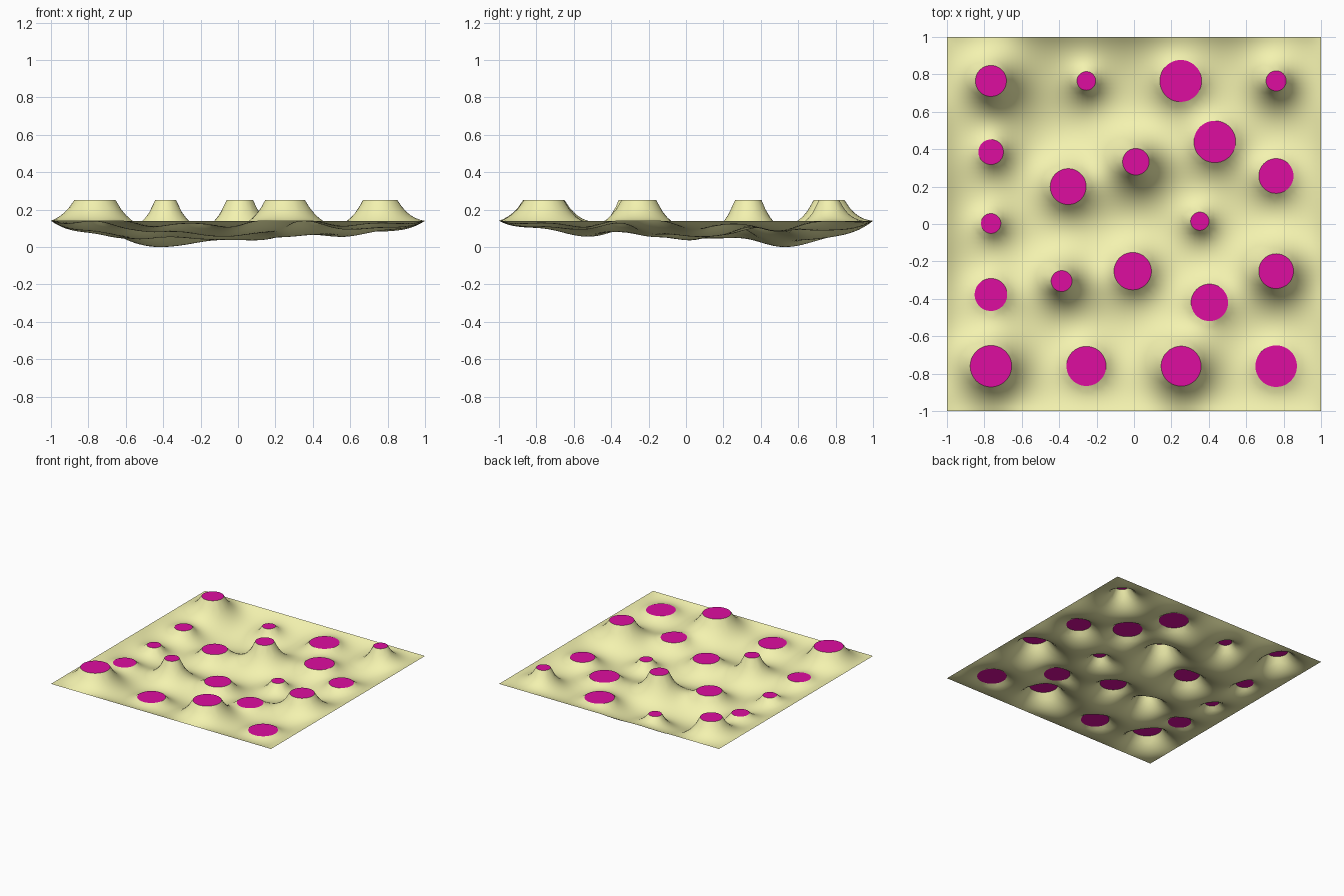
import bpy
import bmesh
from math import pi, cos, sin, hypot
from mathutils import Vector
from mathutils.geometry import delaunay_2d_cdt

if "Cube" in bpy.data.objects:
    bpy.data.objects.remove(bpy.data.objects["Cube"])

RIM, HIGH = 0.14, 0.25      # height of outer edge / low discs, and of raised discs
N, SEG = 80, 48             # film grid divisions, sides of each disc

# Support discs: x, y, radius
low = [(-.255, .765, .05), (.25, .765, .112), (-.765, .385, .067), (-.352, .2, .096),
       (.432, .44, .112), (.76, .257, .093), (-.765, .003, .053), (.352, .015, .049),
       (-.007, -.252, .1), (-.765, -.378, .087), (.404, -.42, .099),
       (-.255, -.76, .106), (.76, -.76, .111)]
high = [(-.765, .765, .083), (.76, .765, .054), (.01, .333, .071), (-.387, -.305, .056),
        (.76, -.252, .093), (-.765, -.76, .111), (.252, -.76, .107)]
discs = [(*d, RIM) for d in low] + [(*d, HIGH) for d in high]


def material(name, color):
    m = bpy.data.materials.new(name)
    m.diffuse_color = (*color, 1)
    m.use_nodes = True
    m.node_tree.nodes["Principled BSDF"].inputs["Base Color"].default_value = m.diffuse_color
    return m


def add_mesh(name, verts, faces, mat):
    me = bpy.data.meshes.new(name)
    me.from_pydata(verts, [], faces)
    me.materials.append(mat)
    ob = bpy.data.objects.new(name, me)
    bpy.context.collection.objects.link(ob)
    return ob


def ring(x, y, r):
    return [(x + r * cos(2 * pi * k / SEG), y + r * sin(2 * pi * k / SEG))
            for k in range(SEG)]


cream = material("cream_film", (.90, .89, .43))
magenta = material("magenta_disc", (.73, .004, .35))

# Flat layout of the film: a grid with round holes
step = 2 / N
pts = [Vector(p) for d in discs for p in ring(*d[:3])]
for i in range(N + 1):
    for j in range(N + 1):
        x, y = -1 + i * step, -1 + j * step
        if all(hypot(x - a, y - b) > r + .6 * step for a, b, r, _ in discs):
            pts.append(Vector((x, y)))
res = delaunay_2d_cdt(pts, [], [], 0, 1e-6)
V = res[0]
tris = []
for f in res[2]:
    a, b, c = (V[k] for k in f)
    m = (a + b + c) / 3
    area = (b - a).cross(c - a)
    if abs(area) > 1e-8 and all(hypot(m.x - x, m.y - y) > r for x, y, r, _ in discs):
        tris.append(tuple(f) if area > 0 else tuple(reversed(f)))

# Fixed points: outer edge and disc rims
pinned = {}
for i, v in enumerate(V):
    if max(abs(v.x), abs(v.y)) > 1 - 1e-5:
        pinned[i] = RIM
    for x, y, r, z in discs:
        if hypot(v.x - x, v.y - y) < r + 1e-4:
            pinned[i] = z

# Hanging film: stiffness and load of each free point
links = [{} for _ in V]
load = [0.0] * len(V)
for t in tris:
    for k in range(3):
        i, j, o = t[k], t[(k + 1) % 3], t[(k + 2) % 3]
        u, w = V[i] - V[o], V[j] - V[o]
        area2 = abs(u.cross(w))
        cot = .5 * u.dot(w) / area2
        links[i][j] = links[i].get(j, 0) + cot
        links[j][i] = links[j].get(i, 0) + cot
        load[i] += area2 / 6
free = [(i, list(links[i].items()), sum(links[i].values()))
        for i in range(len(V)) if i not in pinned and links[i]]


def relax(z, weight):
    for _ in range(180):
        for i, nb, total in free:
            s = weight * load[i]
            for j, c in nb:
                s += c * z[j]
            z[i] += 1.75 * (s / total - z[i])
    return z


taut = relax([pinned.get(i, RIM) for i in range(len(V))], 0)
sag = relax([0.0] * len(V), 1)
amount = min(taut[i] / sag[i] for i, _, _ in free if sag[i] > 1e-6)  # lowest point at z = 0

film = add_mesh("hanging_film",
                [(v.x, v.y, taut[i] - amount * sag[i]) for i, v in enumerate(V)],
                tris, cream)
bm = bmesh.new()
bm.from_mesh(film.data)
bmesh.ops.delete(bm, geom=[v for v in bm.verts if not v.link_faces], context='VERTS')
for f in bm.faces:
    f.smooth = True
bm.to_mesh(film.data)
bm.free()

# Flat support discs
for n, (x, y, r, z) in enumerate(discs):
    add_mesh(f"support_disc_{n + 1}", [(a, b, z) for a, b in ring(x, y, r)],
             [tuple(range(SEG))], magenta)
